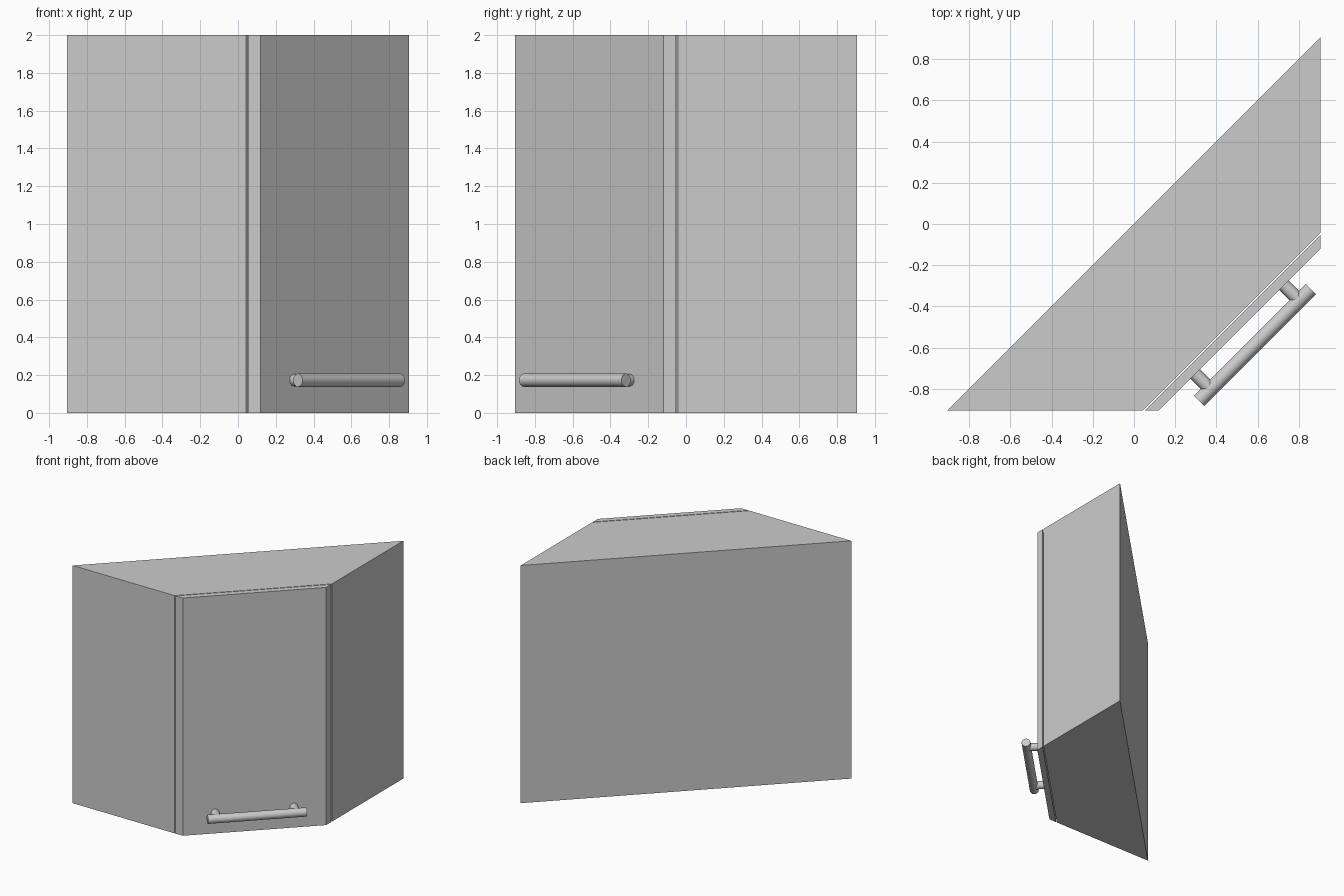
import bpy, bmesh, math
from mathutils import Vector, Matrix

if "Cube" in bpy.data.objects:
    bpy.data.objects.remove(bpy.data.objects["Cube"])

E = 0.905                                  # half footprint
ALONG = Vector((1, 1, 0)).normalized()     # direction along the door
OUT = Vector((1, -1, 0)).normalized()      # direction out of the door


def prism(name, outline, height):
    bm = bmesh.new()
    face = bm.faces.new([bm.verts.new((x, y, 0)) for x, y in outline])
    ext = bmesh.ops.extrude_face_region(bm, geom=[face])
    top = [v for v in ext["geom"] if isinstance(v, bmesh.types.BMVert)]
    bmesh.ops.translate(bm, verts=top, vec=(0, 0, height))
    bmesh.ops.recalc_face_normals(bm, faces=bm.faces)
    mesh = bpy.data.meshes.new(name)
    bm.to_mesh(mesh)
    bm.free()
    obj = bpy.data.objects.new(name, mesh)
    bpy.context.collection.objects.link(obj)
    return obj


def rod(name, start, end, radius):
    axis = end - start
    bpy.ops.mesh.primitive_cylinder_add(
        vertices=32, radius=radius, depth=axis.length, location=(start + end) / 2,
        rotation=axis.to_track_quat('Z', 'Y').to_euler())
    obj = bpy.context.object
    obj.name = name
    bpy.ops.object.shade_smooth_by_angle(angle=math.radians(40))
    return obj


# Corner cabinet carcass and the diagonal door in front of it
prism("cabinet_body", [(-E, -E), (0.043, -E), (E, -0.043), (E, E)], 2)
prism("door", [(0.053, -E), (0.12, -E), (E, -0.12), (E, -0.053)], 2)

# Bar handle on two posts
lift = Vector((0, 0, 0.173))
face_dist, bar_dist = 0.725, 0.831
bar = OUT * bar_dist + lift
rod("handle_bar", bar - ALONG * 0.383, bar + ALONG * 0.383, 0.035)
for side, label in ((-1, "left"), (1, "right")):
    offset = ALONG * 0.305 * side + lift
    rod("handle_post_" + label, OUT * (face_dist - 0.005) + offset,
        OUT * bar_dist + offset, 0.032)
